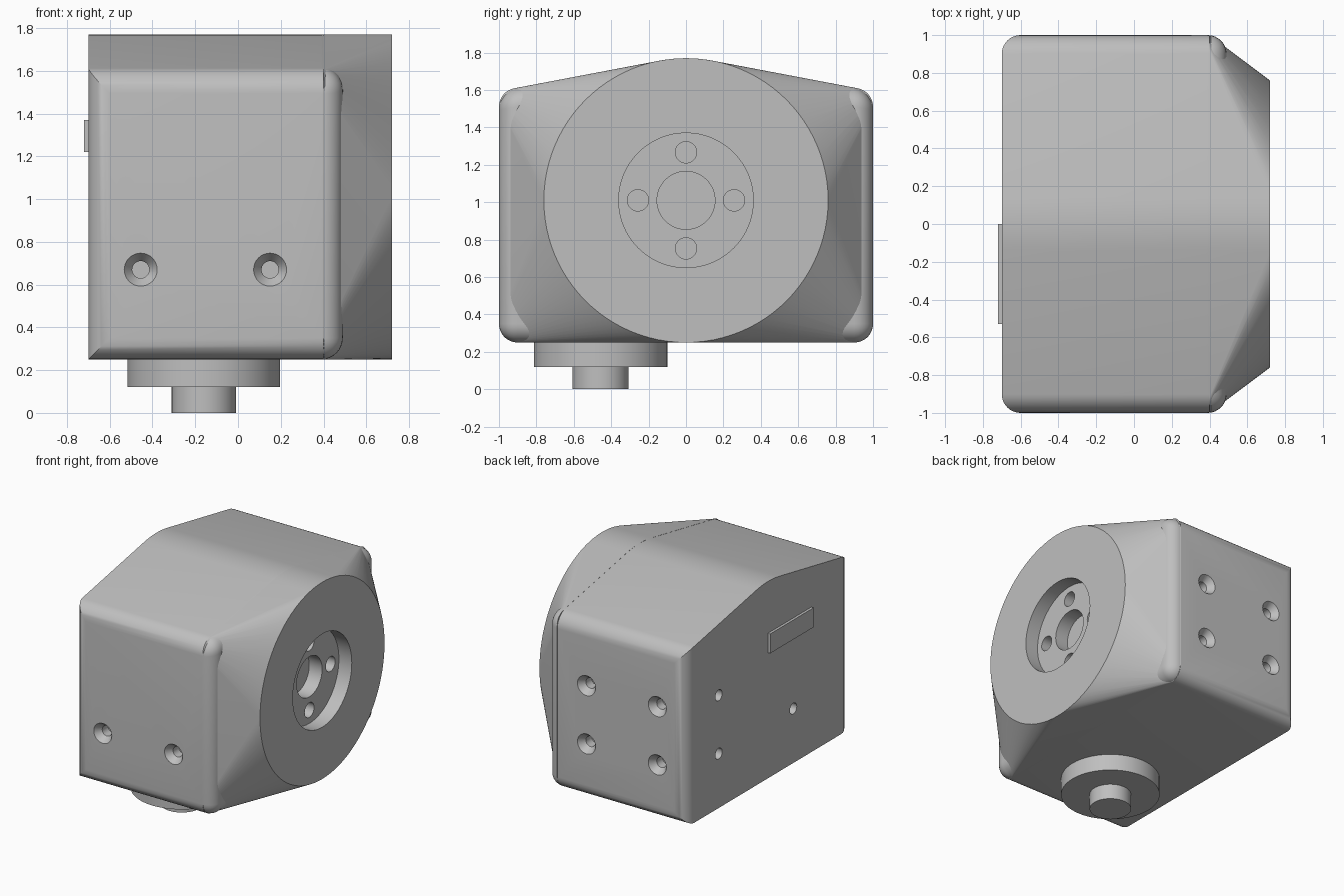
import bpy, bmesh, math
from mathutils import Vector

old = bpy.data.objects.get("Cube")
if old:
    bpy.data.objects.remove(old, do_unlink=True)

grey = bpy.data.materials.new("light_grey")
grey.use_nodes = True
colour = (0.52, 0.52, 0.52, 1)
grey.diffuse_color = colour
grey.node_tree.nodes["Principled BSDF"].inputs["Base Color"].default_value = colour

MID_Z, RADIUS = 1.01, 0.76          # axis height and radius of the round flange
FACE_X, BODY_X, BACK_X = 0.72, 0.49, -0.70
BOTTOM, ROUND = 0.25, 0.10


def add_object(name, bm):
    bmesh.ops.recalc_face_normals(bm, faces=bm.faces)
    mesh = bpy.data.meshes.new(name)
    bm.to_mesh(mesh)
    bm.free()
    mesh.materials.append(grey)
    obj = bpy.data.objects.new(name, mesh)
    bpy.context.collection.objects.link(obj)
    return obj


def add_turned(bm, rings, origin, direction, sides=48):
    """Closed turned solid: rings are (distance along direction, radius)."""
    turn = Vector(direction).to_track_quat('Z', 'Y')
    loops = []
    for dist, r in rings:
        loops.append([bm.verts.new(Vector(origin) + turn @ Vector(
            (r * math.cos(math.tau * i / sides), r * math.sin(math.tau * i / sides), dist)))
            for i in range(sides)])
    for a, b in zip(loops, loops[1:]):
        for i in range(sides):
            j = (i + 1) % sides
            bm.faces.new((a[i], a[j], b[j], b[i]))
    bm.faces.new(loops[0][::-1])
    bm.faces.new(loops[-1])


def activate(obj):
    bpy.ops.object.select_all(action='DESELECT')
    obj.select_set(True)
    bpy.context.view_layer.objects.active = obj


def cut(obj, cutter):
    cutter.hide_render = True
    mod = obj.modifiers.new("holes", 'BOOLEAN')
    mod.operation, mod.solver, mod.object = 'DIFFERENCE', 'EXACT', cutter
    mod.use_self = True
    activate(obj)
    bpy.ops.object.modifier_apply(modifier=mod.name)
    bpy.data.objects.remove(cutter, do_unlink=True)


def smooth(obj):
    activate(obj)
    bpy.ops.object.shade_smooth_by_angle(angle=math.radians(30))


# Housing: gabled profile with an arched ridge, extruded along x
tilt = math.atan(0.19)
shoulder = MID_Z + RADIUS / math.cos(tilt) - math.tan(tilt)
profile = [(-1, BOTTOM), (1, BOTTOM), (1, shoulder)]
for i in range(9):
    a = tilt * (1 - i / 4)
    profile.append((RADIUS * math.sin(a), MID_Z + RADIUS * math.cos(a)))
profile.append((-1, shoulder))
bm = bmesh.new()
face = bm.faces.new([bm.verts.new((BACK_X, y, z)) for y, z in profile])
out = bmesh.ops.extrude_face_region(bm, geom=[face])
for v in out["geom"]:
    if isinstance(v, bmesh.types.BMVert):
        v.co.x = BODY_X
bmesh.ops.recalc_face_normals(bm, faces=bm.faces)


def is_rounded(edge):
    a, b = (v.co for v in edge.verts)
    on_side = abs(a.y) > 0.99 and abs(b.y) > 0.99 and a.y * b.y > 0
    on_right = a.x > 0 and b.x > 0
    return on_side or on_right


bmesh.ops.bevel(bm, geom=[e for e in bm.edges if is_rounded(e)], offset=ROUND,
                offset_type='OFFSET', segments=8, profile=0.5,
                affect='EDGES', clamp_overlap=False)
housing = add_object("housing", bm)

# Countersunk screw holes in front and back, plain holes in the right side
bm = bmesh.new()
sink = [(-0.02, 0.092), (0.05, 0.04), (0.12, 0.04)]
for x in (-0.455, 0.15):
    add_turned(bm, sink, (x, -1, 0.67), (0, 1, 0), 32)
    for z in (0.67, 1.12):
        add_turned(bm, sink, (x, 1, z), (0, -1, 0), 32)
for y, z in ((0.6, 0.67), (0.6, 1.12), (-0.31, 0.67)):
    add_turned(bm, [(-0.02, 0.042), (0.1, 0.042)], (BACK_X, y, z), (1, 0, 0), 32)
cut(housing, add_object("screw_hole_cutter", bm))
smooth(housing)

# Flange: hull from the rounded housing section to the round output face
bm = bmesh.new()
section = [(0.4, s * (1 - ROUND), z, ROUND)
           for s in (-1, 1) for z in (BOTTOM + ROUND, shoulder - 0.083)]
section += [(0.4, 0, MID_Z, RADIUS), (FACE_X, 0, MID_Z, RADIUS)]
for x, y, z, r in section:
    for i in range(96):
        a = math.tau * i / 96
        bm.verts.new((x, y + r * math.cos(a), z + r * math.sin(a)))
hull = bmesh.ops.convex_hull(bm, input=bm.verts[:])
bmesh.ops.delete(bm, geom=[v for v in bm.verts if not v.link_faces], context='VERTS')
bmesh.ops.dissolve_limit(bm, angle_limit=math.radians(0.1),
                         verts=bm.verts[:], edges=bm.edges[:])
flange = add_object("flange", bm)

# Flange recess with centre bore and four bolt holes
bm = bmesh.new()
add_turned(bm, [(-0.05, 0.36), (0.11, 0.36), (0.11, 0.155), (0.22, 0.155)],
           (FACE_X, 0, MID_Z), (-1, 0, 0), 64)
for i in range(4):
    a = i * math.pi / 2
    add_turned(bm, [(0.07, 0.057), (0.21, 0.057)],
               (FACE_X, 0.257 * math.cos(a), MID_Z + 0.257 * math.sin(a)), (-1, 0, 0), 32)
cut(flange, add_object("recess_cutter", bm))
smooth(flange)

# Stepped shaft under the housing
bm = bmesh.new()
add_turned(bm, [(0, 0.15), (0.12, 0.15), (0.12, 0.357), (0.27, 0.357)],
           (-0.16, -0.457, 0), (0, 0, 1), 64)
smooth(add_object("bottom_shaft", bm))

# Thin raised plate on the right side
bm = bmesh.new()
bmesh.ops.create_cube(bm, size=1)
for v in bm.verts:
    v.co = (BACK_X + v.co.x * 0.04, -0.265 + v.co.y * 0.53, 1.295 + v.co.z * 0.15)
add_object("side_plate", bm)
